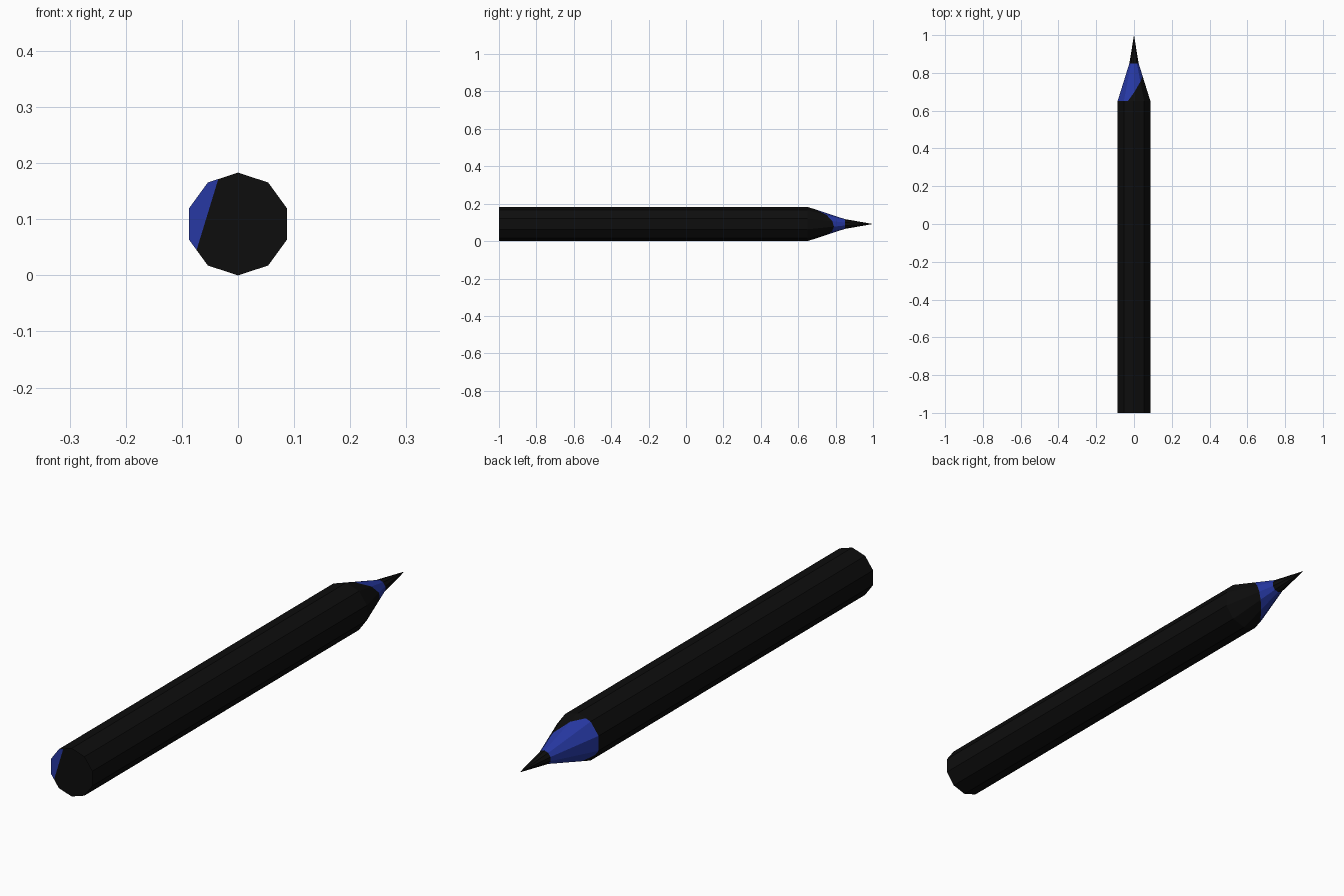
import bpy, bmesh, math
from mathutils import Vector

if "Cube" in bpy.data.objects:
    bpy.data.objects.remove(bpy.data.objects["Cube"])

SIDES, R, R_LEAD = 10, 0.0915, 0.026
Y_BACK, Y_CONE, Y_LEAD, Y_TIP = -1.0, 0.65, 0.85, 1.0
CENTRE = Vector((0, 0, R))
PHI = math.radians(-17)                      # tilt of the painted edge
ACROSS = Vector((math.cos(PHI), 0, math.sin(PHI)))


def material(name, colour):
    m = bpy.data.materials.new(name)
    m.diffuse_color = (*colour, 1)
    m.use_nodes = True
    m.node_tree.nodes["Principled BSDF"].inputs["Base Color"].default_value = m.diffuse_color
    return m


black = material("black", (0.004, 0.004, 0.004))
blue = material("blue", (0.020, 0.040, 0.37))


def section(name, y0, r0, y1, r1, cap=False, cut=None):
    """Ten-sided section along y; cut = (point, normal, face test) paints one side blue."""
    bm = bmesh.new()

    def ring(y, r):
        if r == 0:
            return [bm.verts.new(CENTRE + Vector((0, y, 0)))] * SIDES
        angles = [math.pi / 2 + math.tau * i / SIDES for i in range(SIDES)]
        return [bm.verts.new(CENTRE + Vector((r * math.cos(a), y, r * math.sin(a)))) for a in angles]

    a, b = ring(y0, r0), ring(y1, r1)
    for i in range(SIDES):
        j = (i + 1) % SIDES
        bm.faces.new([a[i], a[j], b[j], b[i]] if r1 else [a[i], a[j], b[i]])
    if cap:
        bm.faces.new(a)
    bmesh.ops.recalc_face_normals(bm, faces=bm.faces)
    if not cap:                              # open section: force outward normals
        f = next(iter(bm.faces))
        c = f.calc_center_median() - CENTRE
        if f.normal.dot(Vector((c.x, 0, c.z))) < 0:
            bmesh.ops.reverse_faces(bm, faces=bm.faces)
    if cut:
        point, normal, test = cut
        faces = [f for f in bm.faces if test(f)]
        geom = faces + list({e for f in faces for e in f.edges}) + list({v for f in faces for v in f.verts})
        bmesh.ops.bisect_plane(bm, geom=geom, plane_co=point, plane_no=normal, dist=1e-5)
        bm.normal_update()
        for f in bm.faces:
            if test(f) and (f.calc_center_median() - point).dot(normal) > 0:
                f.material_index = 1
    me = bpy.data.meshes.new(name)
    bm.to_mesh(me)
    bm.free()
    me.materials.append(black)
    me.materials.append(blue)
    ob = bpy.data.objects.new(name, me)
    bpy.context.collection.objects.link(ob)
    return ob


# barrel with a blue sliver on the flat end
section("barrel", Y_BACK, R, Y_CONE, R, cap=True,
        cut=(CENTRE + ACROSS * -0.057, -ACROSS, lambda f: f.normal.y < -0.9))

# sharpened cone, blue beyond a slanted plane
p0 = CENTRE + ACROSS * -0.055 + Vector((0, Y_CONE, 0))
slant = Vector((0, 0.10, 0)) - ACROSS * 0.14
section("sharpened_cone", Y_CONE, R, Y_LEAD, R_LEAD,
        cut=(p0, slant.normalized(), lambda f: True))

# lead point
section("lead_point", Y_LEAD, R_LEAD, Y_TIP, 0)
